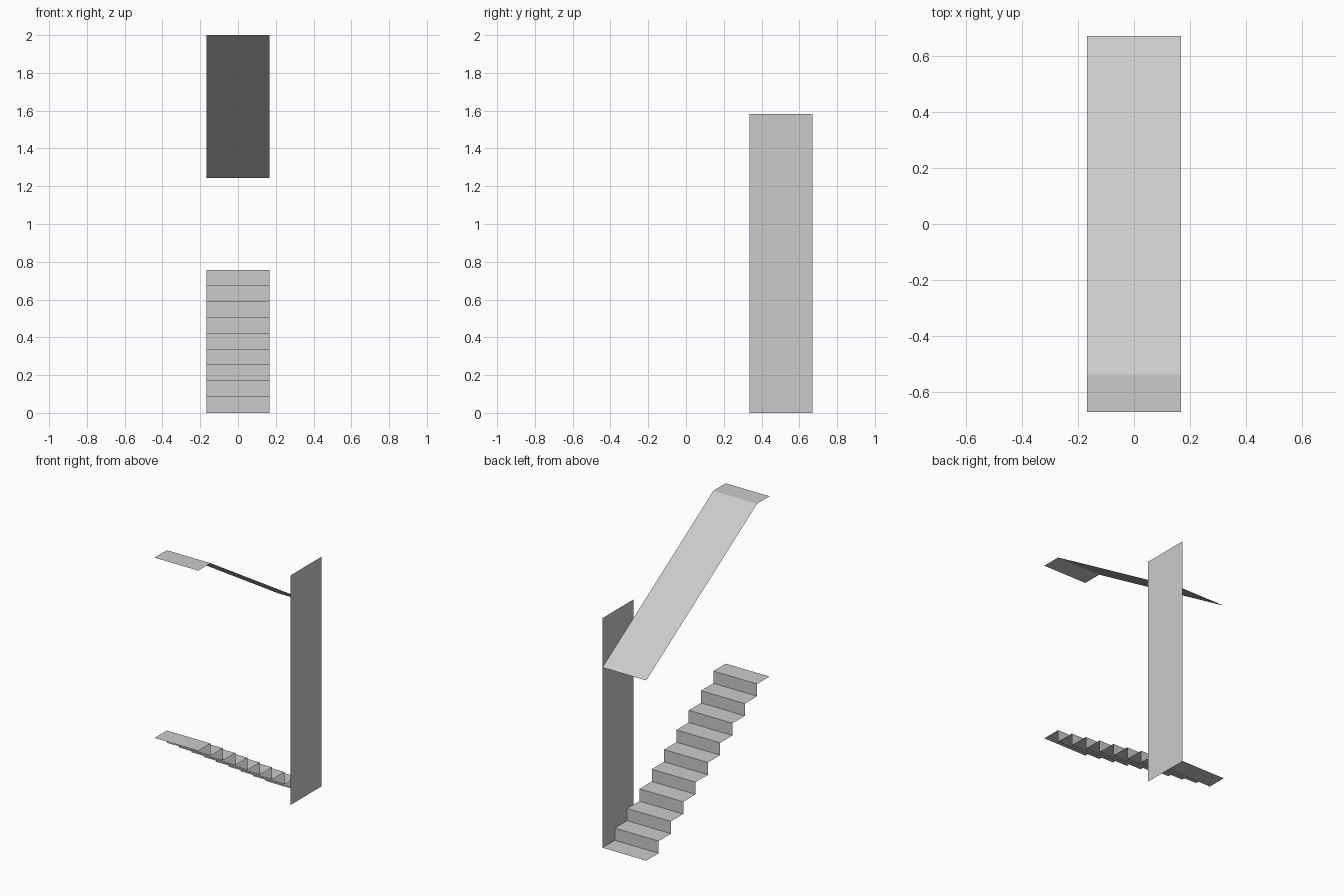
import bpy

if "Cube" in bpy.data.objects:
    bpy.data.objects.remove(bpy.data.objects["Cube"])

HALF_W = 0.167        # half the stair width
END = 0.671           # half the overall length
STEPS = 10
TREAD = 2 * END / STEPS
RISE = 0.757 / (STEPS - 1)
TOP = 2.0


def make_mesh(name, verts, faces):
    mesh = bpy.data.meshes.new(name)
    mesh.from_pydata(verts, [], faces)
    obj = bpy.data.objects.new(name, mesh)
    bpy.context.collection.objects.link(obj)
    return obj


def strip(name, profile):
    """Sweep an open (y, z) profile across the stair width as a thin sheet."""
    verts = [(x, y, z) for y, z in profile for x in (-HALF_W, HALF_W)]
    faces = [(2 * i, 2 * i + 1, 2 * i + 3, 2 * i + 2)
             for i in range(len(profile) - 1)]
    return make_mesh(name, verts, [f[::-1] for f in faces])


# Stair flight: lowest tread at the back, climbing towards the front
steps = []
for i in range(STEPS):
    y = END - i * TREAD
    steps += [(y, i * RISE), (y - TREAD, i * RISE)]
strip("stair_flight", steps)

# Ceiling: slope parallel to the stairs, then a flat piece over the top tread
strip("sloped_ceiling", [(END, TOP - RISE * (STEPS - 1)),
                         (-END + TREAD, TOP),
                         (-END, TOP)])

# Side wall beside the lowest steps
y0, height = 0.335, 1.583
make_mesh("side_wall",
          [(HALF_W, y0, 0), (HALF_W, END, 0),
           (HALF_W, END, height), (HALF_W, y0, height)],
          [(0, 1, 2, 3)])
